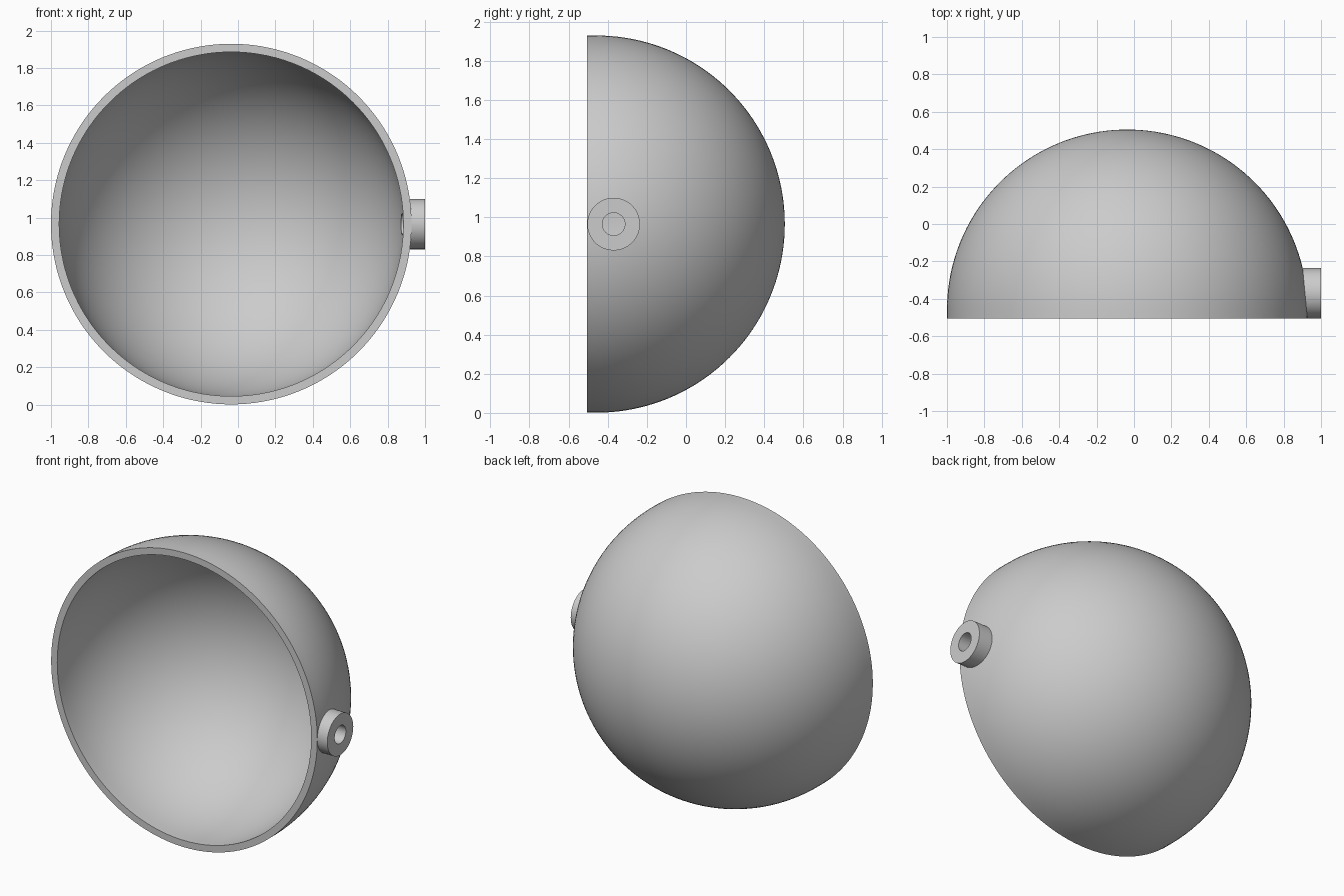
import bpy, bmesh, math
from mathutils import Matrix, Vector

if "Cube" in bpy.data.objects:
    bpy.data.objects.remove(bpy.data.objects["Cube"])

CX, CY, CZ = -0.036, -0.459, 0.965   # centre of the dome
R_OUT, R_IN = 0.964, 0.92            # shell radii
RIM_Y = -0.505                       # plane of the open rim
BOSS_Y = -0.37                       # boss axis position

grey = bpy.data.materials.new("light grey")
grey.diffuse_color = (0.6, 0.6, 0.6, 1)
grey.use_nodes = True
grey.node_tree.nodes["Principled BSDF"].inputs["Base Color"].default_value = grey.diffuse_color


def add_object(name, bm):
    bmesh.ops.recalc_face_normals(bm, faces=bm.faces)
    mesh = bpy.data.meshes.new(name)
    bm.to_mesh(mesh)
    bm.free()
    mesh.materials.append(grey)
    obj = bpy.data.objects.new(name, mesh)
    bpy.context.collection.objects.link(obj)
    return obj


def x_cylinder(name, radius, x0, x1, segments):
    bm = bmesh.new()
    place = Matrix.Translation(((x0 + x1) / 2, BOSS_Y, CZ)) @ Matrix.Rotation(math.pi / 2, 4, 'Y')
    bmesh.ops.create_cone(bm, cap_ends=True, segments=segments, radius1=radius,
                          radius2=radius, depth=x1 - x0, matrix=place)
    return add_object(name, bm)


def boolean(target, tool, operation):
    mod = target.modifiers.new(operation.lower(), 'BOOLEAN')
    mod.object, mod.operation, mod.solver = tool, operation, 'EXACT'
    bpy.ops.object.select_all(action='DESELECT')
    bpy.context.view_layer.objects.active = target
    target.select_set(True)
    bpy.ops.object.modifier_apply(modifier=mod.name)
    bpy.data.objects.remove(tool)


# Hollow dome: wall profile with a short straight skirt, spun around the y axis
STEPS = 40
angles = [math.pi / 2 * i / STEPS for i in range(STEPS + 1)]
profile = [(R_OUT * math.sin(a), CY + R_OUT * math.cos(a)) for a in angles]
profile += [(R_OUT, RIM_Y), (R_IN, RIM_Y)]
profile += [(R_IN * math.sin(a), CY + R_IN * math.cos(a)) for a in reversed(angles)]

bm = bmesh.new()
verts = [bm.verts.new((CX + r, y, CZ)) for r, y in profile]
edges = [bm.edges.new(pair) for pair in zip(verts, verts[1:])]
bmesh.ops.spin(bm, geom=verts + edges, cent=Vector((CX, 0, CZ)), axis=(0, 1, 0),
               angle=2 * math.pi, steps=144, use_duplicate=False)
bmesh.ops.remove_doubles(bm, verts=bm.verts, dist=1e-4)
dome = add_object("dome_shell", bm)

# Round side boss, rooted inside the wall, then drilled through
boolean(dome, x_cylinder("side_boss", 0.1345, CX + 0.926, 1.0, 64), 'UNION')
boolean(dome, x_cylinder("boss_drill", 0.058, 0.7, 1.1, 48), 'DIFFERENCE')

bpy.ops.object.shade_smooth_by_angle(angle=math.radians(30))
